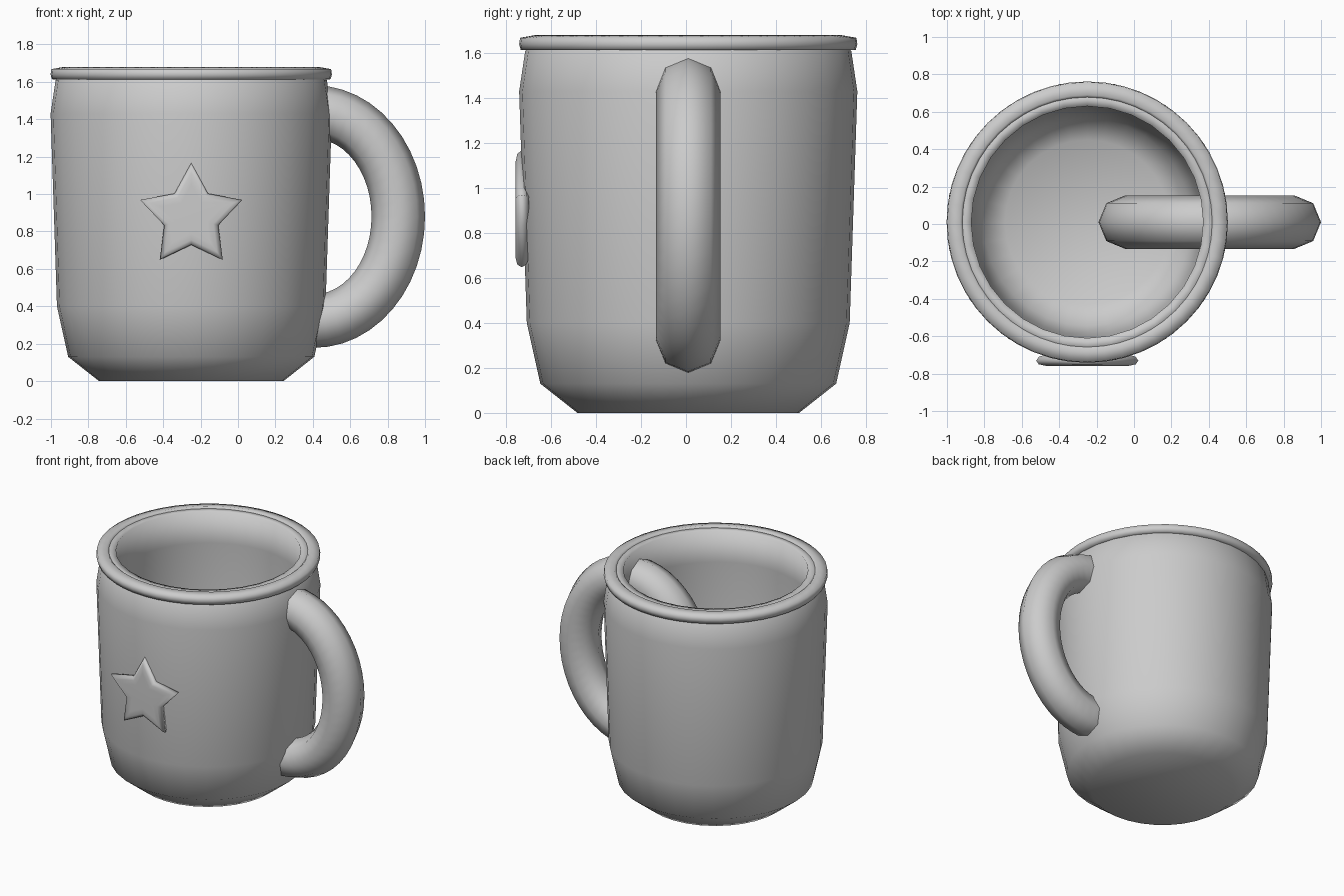
import bpy, bmesh, math
from math import cos, sin, pi, tau

cube = bpy.data.objects.get("Cube")
if cube:
    bpy.data.objects.remove(cube, do_unlink=True)

grey = bpy.data.materials.new("plain grey")
grey.use_nodes = True
grey.diffuse_color = (0.6, 0.6, 0.6, 1)
grey.node_tree.nodes["Principled BSDF"].inputs["Base Color"].default_value = grey.diffuse_color

CX, CY = -0.25, 0.01   # axis of the cup


def loft(name, rings, closed=False, caps=False):
    """Skin a list of equal-length point rings into one smooth object."""
    bm = bmesh.new()
    loops = [[bm.verts.new(p) for p in ring] for ring in rings]
    pairs = list(zip(loops, loops[1:]))
    if closed:
        pairs.append((loops[-1], loops[0]))
    for a, b in pairs:
        for i in range(len(a)):
            j = (i + 1) % len(a)
            bm.faces.new((a[i], a[j], b[j], b[i]))
    if caps:
        bm.faces.new(loops[0])
        bm.faces.new(loops[-1])
    bmesh.ops.recalc_face_normals(bm, faces=bm.faces)
    mesh = bpy.data.meshes.new(name)
    bm.to_mesh(mesh)
    bm.free()
    mesh.materials.append(grey)
    mesh.shade_smooth()
    obj = bpy.data.objects.new(name, mesh)
    bpy.context.collection.objects.link(obj)


def circle(r, z, sides=32):
    return [(CX + r * cos(tau * i / sides), CY + r * sin(tau * i / sides), z)
            for i in range(sides)]


# Cup: outside from the base up, over the lip, then the inside down to the floor
cup_profile = [(0.493, 0), (0.658, 0.13), (0.718, 0.4), (0.752, 1.43), (0.725, 1.61),
               (0.67, 1.668), (0.62, 1.668), (0.635, 1.43), (0.605, 0.4),
               (0.555, 0.19), (0.44, 0.11)]
loft("cup_body", [circle(r, z) for r, z in cup_profile], caps=True)

# Rolled rim around the lip
rim_profile = [(0.69, 1.612), (0.745, 1.614), (0.752, 1.64), (0.748, 1.668), (0.68, 1.68),
               (0.66, 1.66)]
loft("rim", [circle(r, z, 48) for r, z in rim_profile], closed=True)

# Handle: an oval ring with an eight-sided section, running through the wall
TUBE, SPAN_X, SPAN_Z = 0.143, 0.452, 0.559
handle_rings = []
for i in range(48):
    a = tau * i / 48
    ring = []
    for k in range(8):
        b = tau * k / 8
        out = TUBE * cos(b)
        ring.append((0.405 + (SPAN_X + out) * cos(a), CY + TUBE * sin(b),
                     0.88 + (SPAN_Z + out) * sin(a)))
    handle_rings.append(ring)
loft("handle", handle_rings, closed=True)


# Raised star with softened edges
def star(y, size):
    pts = []
    for i in range(10):
        r = size * (0.287 if i % 2 == 0 else 0.152)
        a = pi / 2 + tau * i / 10
        pts.append((CX + r * cos(a), y, 0.88 + r * sin(a)))
    return pts


star_layers = [(-0.698, 0.82), (-0.71, 0.95), (-0.731, 1), (-0.75, 0.95), (-0.758, 0.82),
               (-0.759, 0.6)]
loft("star", [star(y, s) for y, s in star_layers], caps=True)
